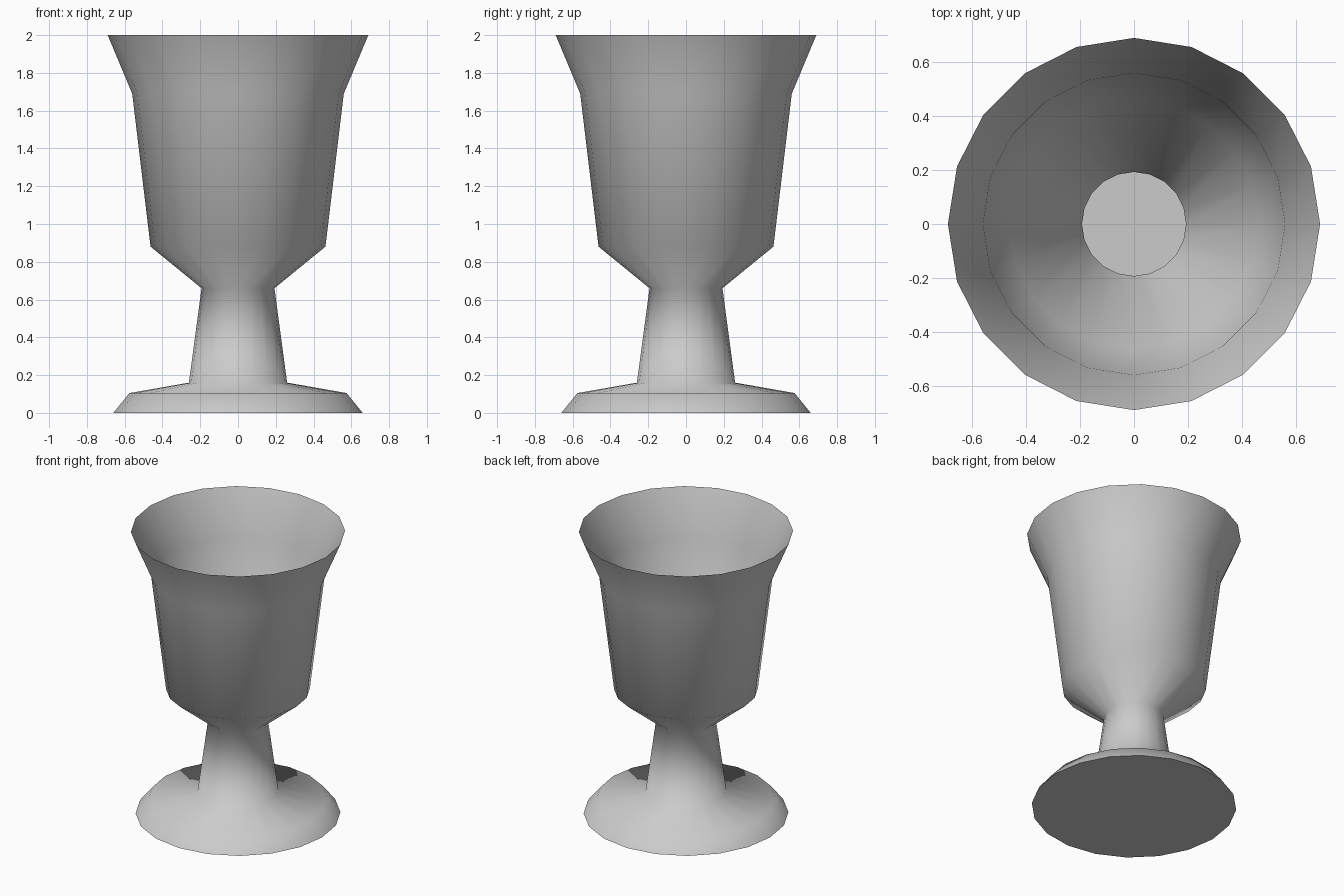
import bpy, bmesh, math

if "Cube" in bpy.data.objects:
    bpy.data.objects.remove(bpy.data.objects["Cube"])

SIDES = 20
# Outline (radius, height): foot, stem, bowl, flared rim
PROFILE = [(0.66, 0), (0.575, 0.105), (0.26, 0.16), (0.193, 0.66),
           (0.463, 0.88), (0.56, 1.69), (0.69, 2.0)]

bm = bmesh.new()
rings = []
for r, z in PROFILE:
    rings.append([bm.verts.new((r * math.cos(2 * math.pi * i / SIDES),
                                r * math.sin(2 * math.pi * i / SIDES), z))
                  for i in range(SIDES)])

# Thin lathed wall, open at the rim
for low, high in zip(rings, rings[1:]):
    for i in range(SIDES):
        j = (i + 1) % SIDES
        bm.faces.new((low[i], low[j], high[j], high[i]))

# Flat underside of the foot
bm.faces.new(rings[0][::-1])

mesh = bpy.data.meshes.new("goblet")
bm.to_mesh(mesh)
bm.free()
goblet = bpy.data.objects.new("goblet", mesh)
bpy.context.collection.objects.link(goblet)

# Smooth wall, crisp edge around the underside
bpy.context.view_layer.objects.active = goblet
goblet.select_set(True)
bpy.ops.object.shade_smooth_by_angle(angle=math.radians(90))
